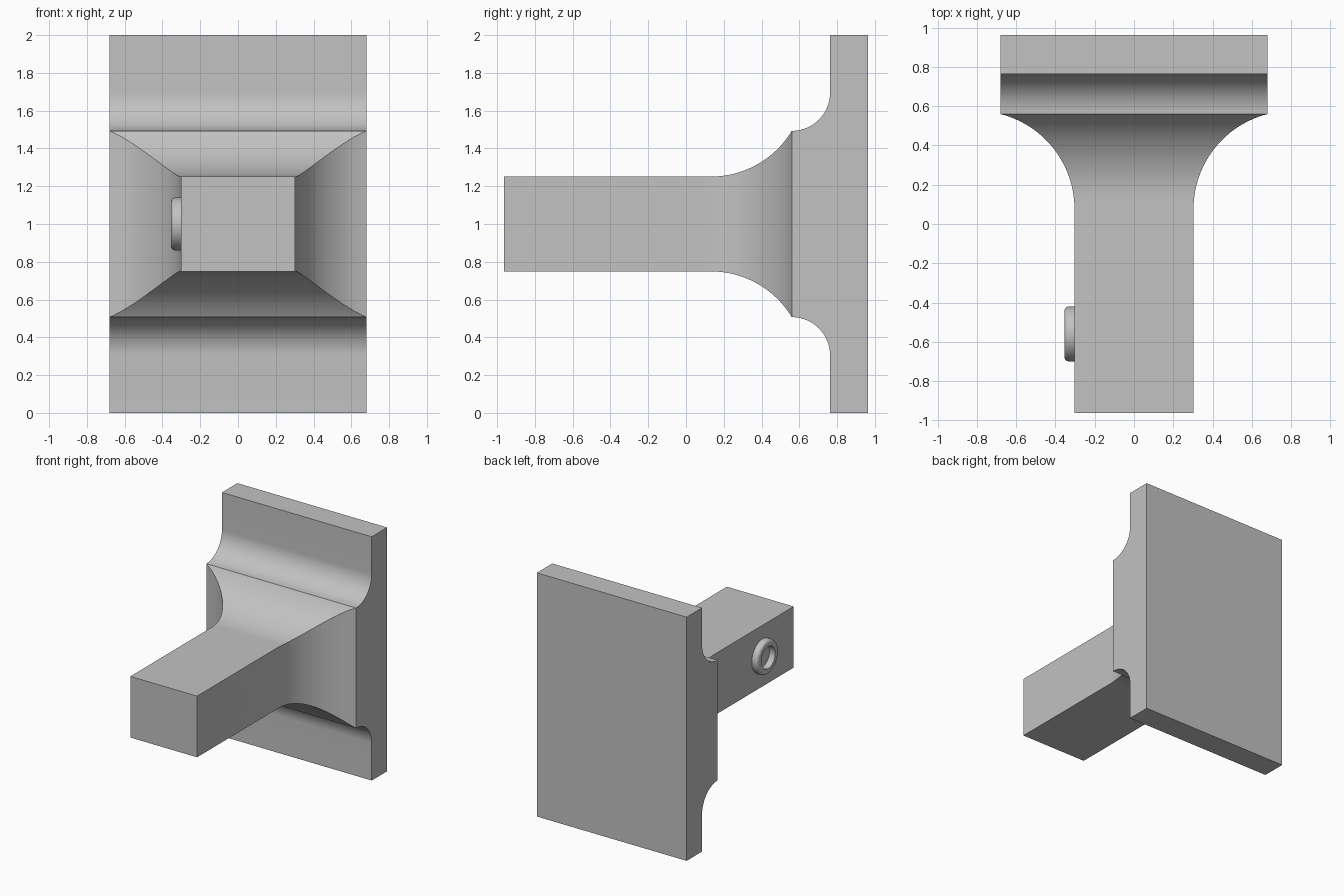
import bpy, bmesh
from math import asin, sin, cos, pi, tau
from mathutils import Vector

if "Cube" in bpy.data.objects:
    bpy.data.objects.remove(bpy.data.objects["Cube"])

grey = bpy.data.materials.new("light grey")
grey.use_nodes = True
colour = (0.54, 0.54, 0.54, 1)
grey.diffuse_color = colour
grey.node_tree.nodes["Principled BSDF"].inputs["Base Color"].default_value = colour

MID = 1.0                        # height of the bar's axis
FRONT, BACK = -0.963, 0.963
STEP, PLATE = 0.56, 0.76         # end of the flare, front of the plate
HALF_W, HALF_PLATE = 0.303, 0.68
HALF_H, HALF_BLOCK = 0.251, 0.493
FLARE, FILLET = 0.5, 0.203
HOLE_Y, HOLE_R, RING_R = -0.56, 0.09, 0.14
RING_X, ROUND = -0.355, 0.025


def make(name, bm):
    bmesh.ops.recalc_face_normals(bm, faces=bm.faces)
    mesh = bpy.data.meshes.new(name)
    bm.to_mesh(mesh)
    bm.free()
    mesh.materials.append(grey)
    ob = bpy.data.objects.new(name, mesh)
    bpy.context.collection.objects.link(ob)
    return ob


def select(ob):
    bpy.ops.object.select_all(action="DESELECT")
    ob.select_set(True)
    bpy.context.view_layer.objects.active = ob


def smooth(ob):
    select(ob)
    bpy.ops.object.shade_smooth_by_angle(angle=pi / 7)


def flare(start, end, steps=28):
    """Arc leaving the bar tangentially and widening to the given half size."""
    last = pi / 2 - asin((FLARE - (end - start)) / FLARE)
    y0 = STEP - FLARE * sin(last)
    return [(y0 + FLARE * sin(last * i / steps),
             start + FLARE * (1 - cos(last * i / steps))) for i in range(steps + 1)]


def extrude(name, half, point, direction):
    """Mirror a half outline and extrude it into a solid."""
    outline = half + [(y, -s) for y, s in reversed(half)]
    bm = bmesh.new()
    face = bm.faces.new([bm.verts.new(point(y, s)) for y, s in outline])
    grown = bmesh.ops.extrude_face_region(bm, geom=[face])["geom"]
    bmesh.ops.translate(bm, vec=Vector(direction),
                        verts=[v for v in grown if isinstance(v, bmesh.types.BMVert)])
    return make(name, bm)


def boolean(ob, cutter, operation):
    mod = ob.modifiers.new("cut", "BOOLEAN")
    mod.operation, mod.object, mod.solver = operation, cutter, "EXACT"
    select(ob)
    bpy.ops.object.modifier_apply(modifier=mod.name)
    bpy.data.objects.remove(cutter)


def lathe(name, profile, steps=64):
    """Turn a closed (x, radius) profile about the hole's axis."""
    bm = bmesh.new()
    rings = [[bm.verts.new((x, HOLE_Y + r * cos(tau * i / steps), MID + r * sin(tau * i / steps)))
              for i in range(steps)] for x, r in profile]
    for a, b in zip(rings, rings[1:] + rings[:1]):
        for i in range(steps):
            j = (i + 1) % steps
            bm.faces.new((a[i], a[j], b[j], b[i]))
    return make(name, bm)


# Flared bar and back plate: side outline crossed with top outline
fillet = [(STEP + FILLET * sin(a), HALF_BLOCK + FILLET * (1 - cos(a)))
          for a in (pi / 2 * i / 20 for i in range(1, 21))]
side = [(FRONT, HALF_H)] + flare(HALF_H, HALF_BLOCK) + fillet + [(BACK, MID), ]
top = [(FRONT, HALF_W)] + flare(HALF_W, HALF_PLATE) + [(BACK, HALF_PLATE)]
side.insert(-1, (PLATE + 0.003, MID))
body = extrude("flared_bar_and_plate", side, lambda y, s: (-1, y, MID + s), (2, 0, 0))
top_solid = extrude("top_outline_cutter", top, lambda y, s: (s, y, -1), (0, 0, 4))
boolean(body, top_solid, "INTERSECT")

# Cross hole through the bar
bm = bmesh.new()
bmesh.ops.create_cone(bm, cap_ends=True, segments=64, radius1=HOLE_R, radius2=HOLE_R, depth=2)
for v in bm.verts:
    v.co = (v.co.z, HOLE_Y + v.co.x, MID + v.co.y)
boolean(body, make("hole_cutter", bm), "DIFFERENCE")
smooth(body)

# Raised ring around the hole on the right side, with a rounded rim
rim = [(RING_X + ROUND * (1 - sin(a)), RING_R - ROUND * (1 - cos(a)))
       for a in (pi / 2 * i / 8 for i in range(9))]
ring = lathe("hole_ring", [(-HALF_W, HOLE_R), (-HALF_W, RING_R)] + rim + [(RING_X, HOLE_R)])
smooth(ring)
